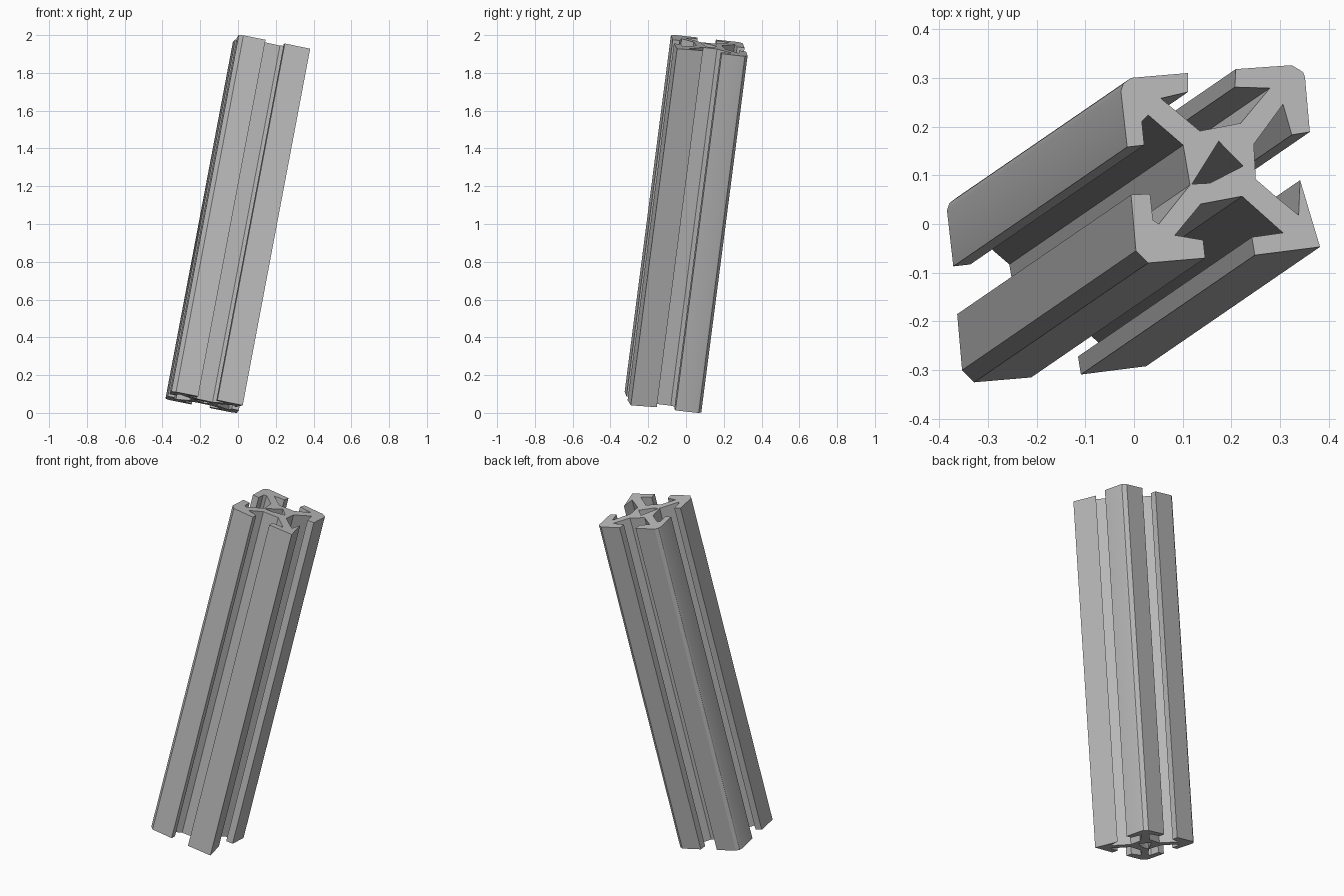
import bpy
import bmesh
from mathutils import Vector

default_cube = bpy.data.objects.get("Cube")
if default_cube:
    bpy.data.objects.remove(default_cube, do_unlink=True)

# Bare metal
metal = bpy.data.materials.new("grey_metal")
metal.use_nodes = True
grey = (0.5, 0.5, 0.5, 1)
metal.diffuse_color = grey
metal.node_tree.nodes["Principled BSDF"].inputs["Base Color"].default_value = grey

# Leaning axis of the bar, from its bottom end to its top end
axis = Vector((0.357, 0.245, 1.888))

# Slotted section in thousandths, clockwise, one group per side
back_side = [(-6, 300), (111, 310), (111, 271), (55, 258), (135, 191),
             (219, 207), (279, 279), (207, 281), (209, 318), (324, 326)]
left_side = [(347, 312), (351, 302), (361, 189), (324, 183), (306, 246),
             (246, 164), (250, 92), (295, 53), (338, 18), (341, 90)]
front_side = [(382, -47), (248, -64), (242, -27), (306, -18), (222, 57),
              (137, 41), (84, -23), (142, -33), (146, -70), (29, -80)]
right_side = [(4, -55), (-6, 60), (33, 62), (39, 8), (51, 0), (115, 80),
              (101, 162), (29, 224), (16, 211), (21, 162), (-14, 158),
              (-27, 273), (-22, 288)]
core_hole = [(174, 170), (224, 119), (156, 84), (119, 82)]


def square_to_axis(x, y):
    """Place a section point on the end plane at right angles to the axis."""
    return Vector((x, y, -(axis.x * x + axis.y * y) / axis.z))


def add_loop(bm, points):
    """Add a closed loop of edges through the section points."""
    verts = [bm.verts.new(square_to_axis(x / 1000, y / 1000)) for x, y in points]
    return [bm.edges.new((a, b)) for a, b in zip(verts, verts[1:] + verts[:1])]


# Fill the section around the core hole, then sweep it down the axis
bm = bmesh.new()
edges = add_loop(bm, back_side + left_side + front_side + right_side)
edges += add_loop(bm, core_hole)
bmesh.ops.triangle_fill(bm, edges=edges, use_beauty=True, normal=axis.normalized())
swept = bmesh.ops.extrude_face_region(bm, geom=bm.faces[:], use_keep_orig=True)
end_verts = [v for v in swept["geom"] if isinstance(v, bmesh.types.BMVert)]
bmesh.ops.translate(bm, verts=end_verts, vec=-axis)
bmesh.ops.recalc_face_normals(bm, faces=bm.faces[:])

# Stand the lowest corner on the ground
lowest = min(v.co.z for v in bm.verts)
bmesh.ops.translate(bm, verts=bm.verts[:], vec=(0, 0, -lowest))

mesh = bpy.data.meshes.new("slotted_bar")
bm.to_mesh(mesh)
bm.free()
mesh.materials.append(metal)
bar = bpy.data.objects.new("slotted_bar", mesh)
bpy.context.collection.objects.link(bar)

# Soften the rounded corners only
bpy.ops.object.select_all(action="DESELECT")
bar.select_set(True)
bpy.context.view_layer.objects.active = bar
bpy.ops.object.shade_smooth_by_angle()
